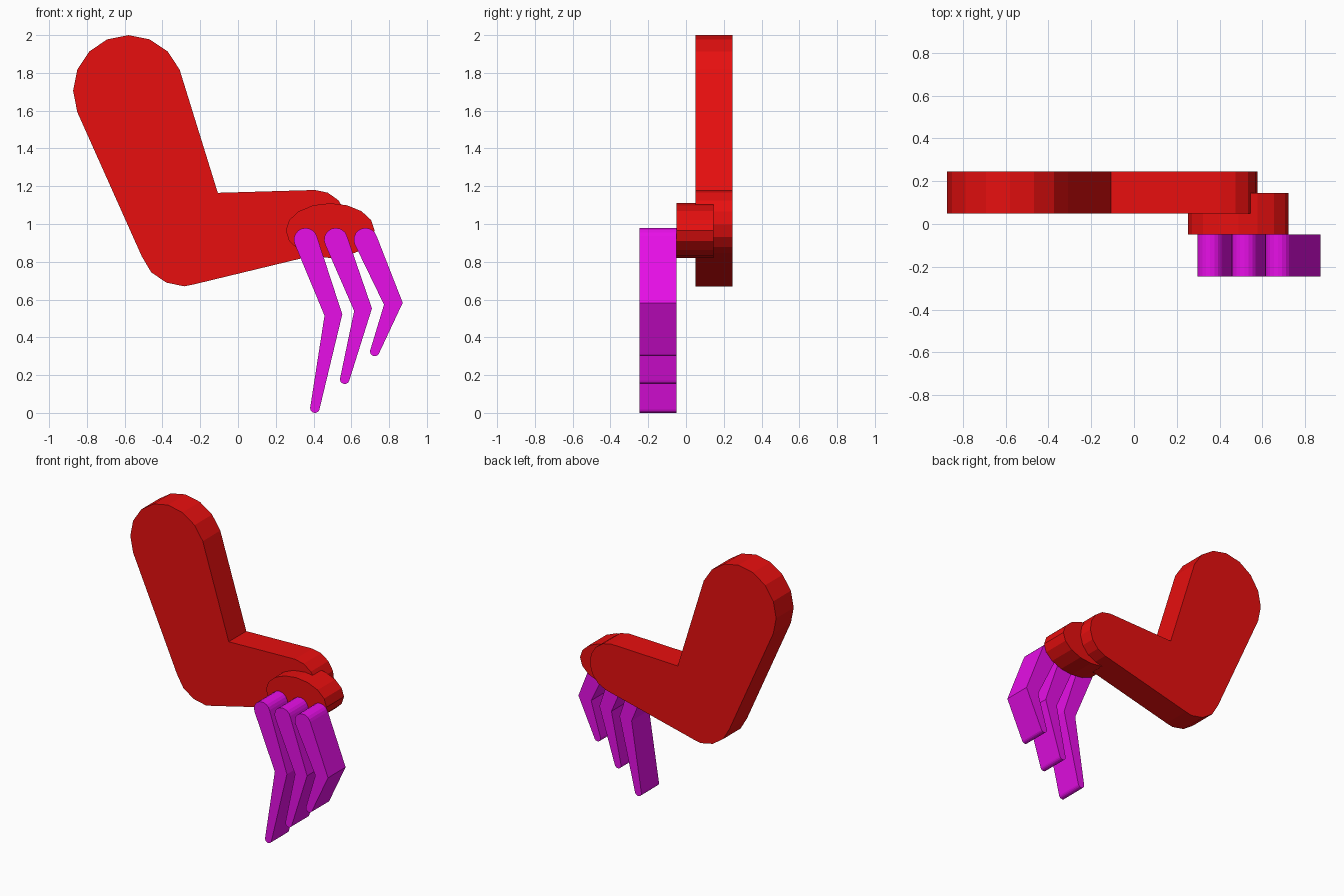
import bpy, bmesh, math

if "Cube" in bpy.data.objects:
    bpy.data.objects.remove(bpy.data.objects["Cube"])


def material(name, rgb):
    m = bpy.data.materials.new(name)
    m.diffuse_color = (*rgb, 1)
    m.use_nodes = True
    m.node_tree.nodes["Principled BSDF"].inputs["Base Color"].default_value = m.diffuse_color
    return m


RED = material("red", (0.85, 0.005, 0.005))
MAGENTA = material("magenta", (0.85, 0.005, 0.85))


def arc(cx, cz, rx, rz, a0, a1, steps):
    """Points along an elliptical arc, angles in degrees."""
    pts = []
    for i in range(steps + 1):
        a = math.radians(a0 + (a1 - a0) * i / steps)
        pts.append((cx + rx * math.cos(a), cz + rz * math.sin(a)))
    return pts


def slab(name, outline, y0, y1, mat):
    """Extrude an xz outline from y0 back to y1."""
    bm = bmesh.new()
    face = bm.faces.new([bm.verts.new((x, y0, z)) for x, z in outline])
    ext = bmesh.ops.extrude_face_region(bm, geom=[face])
    moved = [v for v in ext["geom"] if isinstance(v, bmesh.types.BMVert)]
    bmesh.ops.translate(bm, verts=moved, vec=(0, y1 - y0, 0))
    bmesh.ops.recalc_face_normals(bm, faces=bm.faces)
    mesh = bpy.data.meshes.new(name)
    bm.to_mesh(mesh)
    bm.free()
    mesh.materials.append(mat)
    ob = bpy.data.objects.new(name, mesh)
    bpy.context.collection.objects.link(ob)
    return ob


# Bent arm: rounded shoulder, inner elbow, rounded wrist, rounded outer elbow
shoulder = arc(-0.58, 1.705, 0.293, 0.295, 202.5, 22.5, 8)
wrist = arc(0.407, 1.01, 0.17, 0.17, 90, -75, 7)
elbow = [(-0.235, 0.68), (-0.285, 0.67), (-0.38, 0.69),
         (-0.46, 0.745), (-0.51, 0.83)]
slab("arm", shoulder + [(-0.107, 1.165)] + wrist + elbow, 0.05, 0.245, RED)

# Oval palm
slab("palm", arc(0.488, 0.965, 0.235, 0.145, 0, 337.5, 15), -0.05, 0.145, RED)

# Tapered fingers: knuckle centre x, inner knee, outer knee, tip centre
fingers = [
    (0.358, (0.458, 0.515), (0.552, 0.522), (0.407, 0.025)),
    (0.518, (0.615, 0.540), (0.709, 0.553), (0.565, 0.178)),
    (0.675, (0.773, 0.573), (0.872, 0.583), (0.724, 0.325)),
]
for i, (kx, inner, outer, tip) in enumerate(fingers, 1):
    knuckle = arc(kx, 0.917, 0.062, 0.062, 18, 203, 10)
    end = arc(*tip, 0.025, 0.025, 170, 345, 8)
    slab(f"finger_{i}", knuckle + [inner] + end + [outer],
         -0.245, -0.05, MAGENTA)
